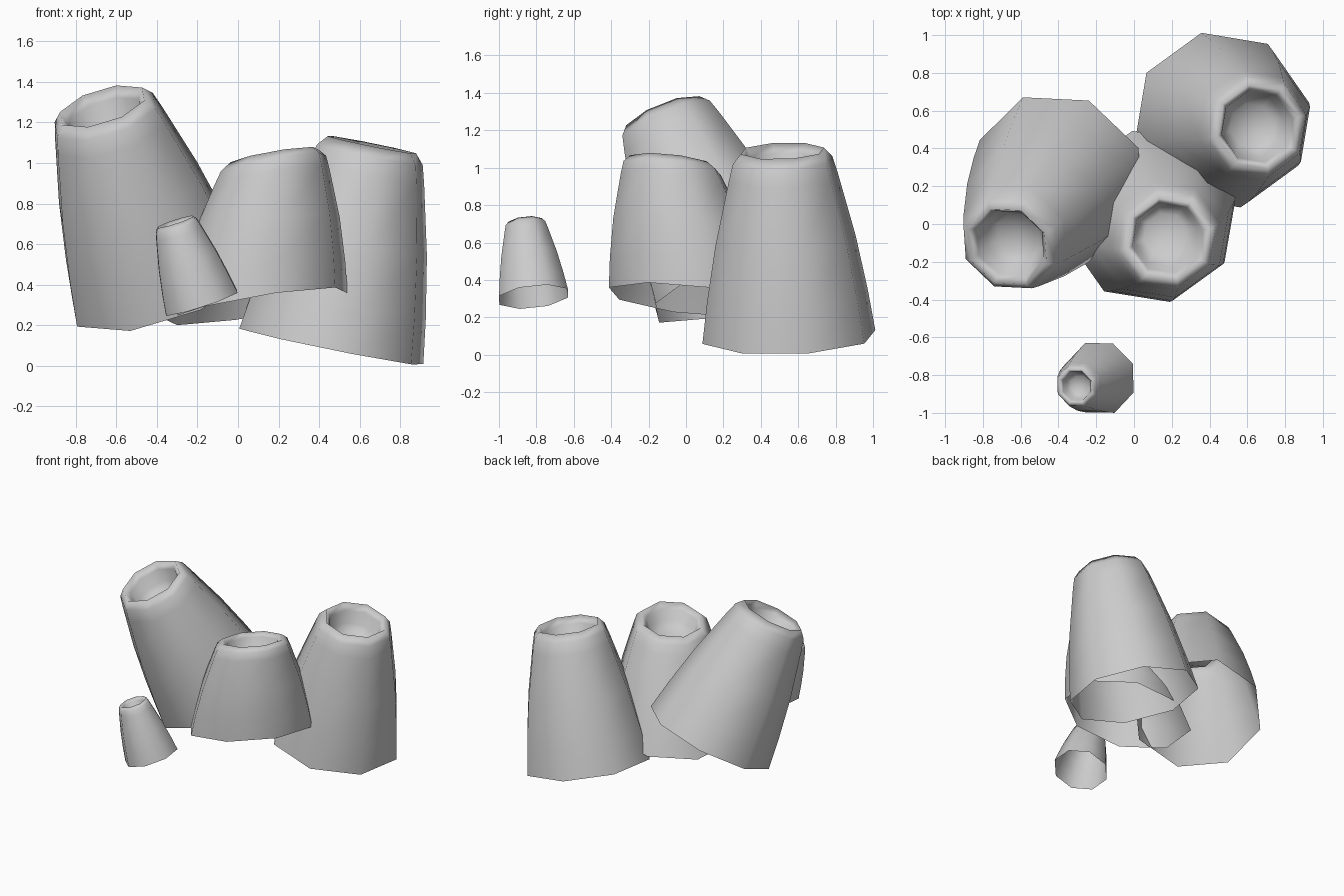
import bpy, bmesh, math
from mathutils import Vector

if "Cube" in bpy.data.objects:
    bpy.data.objects.remove(bpy.data.objects["Cube"])

SIDES = 8
# profile of one shell: (radius / base radius, height fraction), outside then down into the mouth
PROFILE = [(1.0, 0.0), (0.93, 0.22), (0.81, 0.52), (0.63, 0.86), (0.575, 0.95), (0.48, 1.0),
           (0.41, 0.95), (0.36, 0.86), (0.25, 0.81)]


def shell(name, base, top, radius, phase, normal=None):
    """Open-bottomed tapered octagonal cone with a sunken mouth."""
    base, top = Vector(base), Vector(top)
    axis = top - base
    rot = Vector((0, 0, 1)).rotation_difference(Vector(normal) if normal else axis)
    bm = bmesh.new()
    rings = []
    for r, h in PROFILE:
        ring = []
        for i in range(SIDES):
            a = math.radians(phase) + math.tau * i / SIDES
            offset = rot @ Vector((math.cos(a), math.sin(a), 0))
            ring.append(bm.verts.new(base + axis * h + offset * r * radius))
        rings.append(ring)
    for lo, hi in zip(rings, rings[1:]):
        for i in range(SIDES):
            j = (i + 1) % SIDES
            bm.faces.new((lo[i], lo[j], hi[j], hi[i]))
    # floor of the mouth
    centre = bm.verts.new(base + axis * 0.79)
    for i in range(SIDES):
        bm.faces.new((rings[-1][i], rings[-1][(i + 1) % SIDES], centre))
    for f in bm.faces:
        f.smooth = True
    mesh = bpy.data.meshes.new(name)
    bm.to_mesh(mesh)
    bm.free()
    obj = bpy.data.objects.new(name, mesh)
    bpy.context.collection.objects.link(obj)
    return obj


# the cluster of shells
shell("left_shell", (-0.385, 0.255, 0.385), (-0.67, -0.12, 1.28), 0.475, 23)
shell("right_shell", (0.46, 0.55, 0.095), (0.66, 0.515, 1.09), 0.475, 13)
shell("middle_shell", (0.09, 0.04, 0.293), (0.18, -0.08, 1.035), 0.468, 13, (-0.17, 0.11, 1))
shell("small_shell", (-0.18, -0.815, 0.31), (-0.31, -0.86, 0.71), 0.2, 23)
